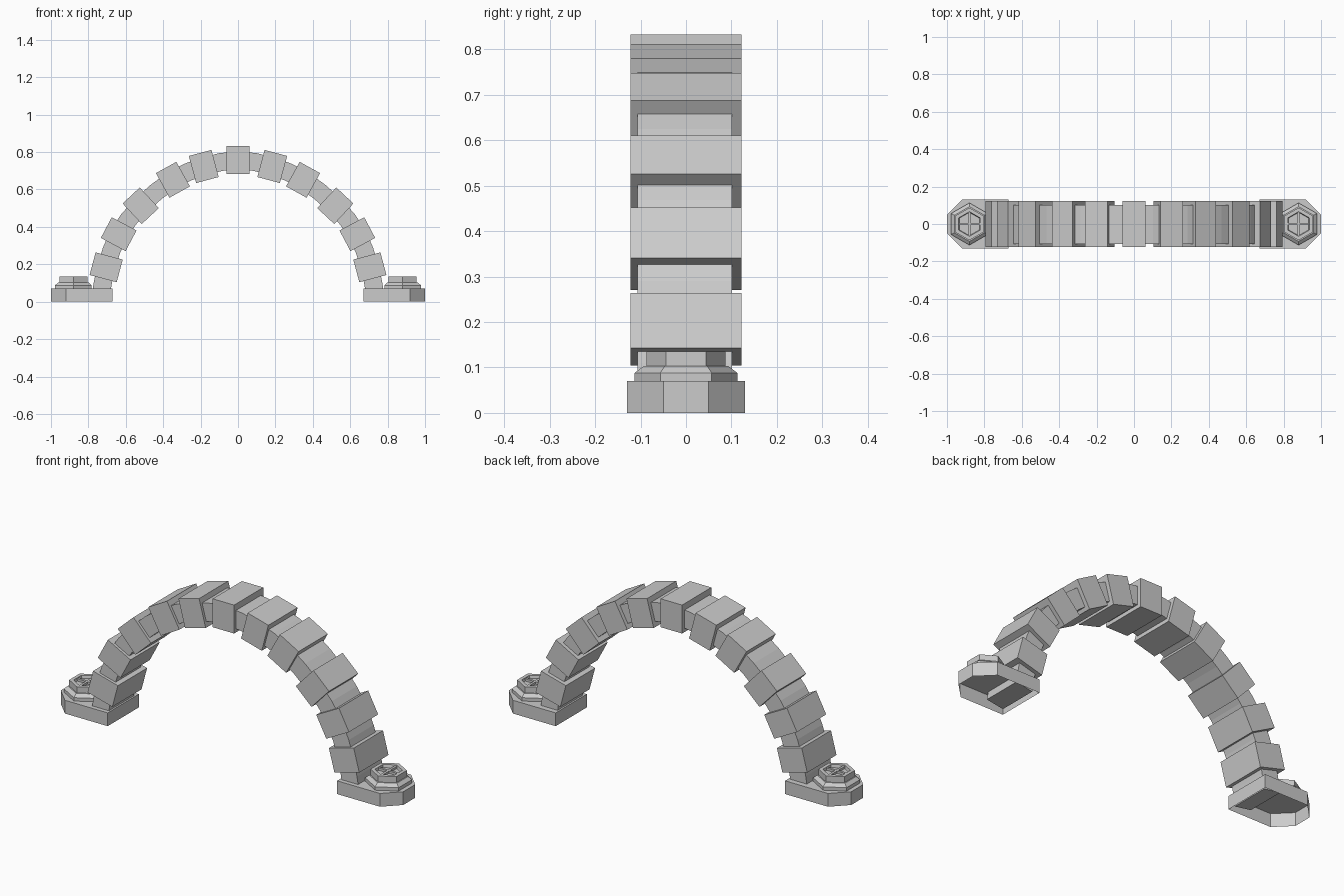
import bpy, bmesh, math
from mathutils import Vector, Matrix

if "Cube" in bpy.data.objects:
    bpy.data.objects.remove(bpy.data.objects["Cube"])


def finish(name, bm):
    bmesh.ops.recalc_face_normals(bm, faces=bm.faces)
    me = bpy.data.meshes.new(name)
    bm.to_mesh(me)
    bm.free()
    ob = bpy.data.objects.new(name, me)
    bpy.context.collection.objects.link(ob)
    return ob


def box(name, loc, size, tilt=0.0):
    bm = bmesh.new()
    mat = (Matrix.Translation(loc) @ Matrix.Rotation(tilt, 4, 'Y')
           @ Matrix.Diagonal((*size, 1)))
    bmesh.ops.create_cube(bm, size=1, matrix=mat)
    return finish(name, bm)


def loft(name, rings, cap_start, cap_end):
    bm = bmesh.new()
    rows = [[bm.verts.new(p) for p in r] for r in rings]
    n = len(rows[0])
    for a, b in zip(rows, rows[1:]):
        for i in range(n):
            j = (i + 1) % n
            bm.faces.new((a[i], a[j], b[j], b[i]))
    if cap_start:
        bm.faces.new(rows[0][::-1])
    if cap_end:
        bm.faces.new(rows[-1])
    return finish(name, bm)


def hexagon(cx, r, z):
    return [(cx + r * math.sin(k * math.pi / 3), r * math.cos(k * math.pi / 3), z)
            for k in range(6)]


# Arch blocks: x, z, tilt in degrees for the right half
half = [(0.183, 0.723, 15), (0.348, 0.652, 29), (0.52, 0.513, 43),
        (0.638, 0.361, 62), (0.705, 0.184, 75)]
blocks = [(-x, z, -t) for x, z, t in reversed(half)] + [(0, 0.757, 0)] + half
for i, (x, z, t) in enumerate(blocks):
    box(f"arch_block_{i + 1}", (x, 0, z), (0.125, 0.244, 0.15), math.radians(t))

# Inner band: rectangular section swept along a smooth path through the blocks
path = [Vector((x, 0, z)) for x, z, _ in blocks]
path = [Vector((-0.736, 0, 0.02))] + path + [Vector((0.736, 0, 0.02))]
ext = [2 * path[0] - path[1]] + path + [2 * path[-1] - path[-2]]
pts = []
for i in range(1, len(ext) - 2):
    p0, p1, p2, p3 = ext[i - 1:i + 3]
    pts.append(p1)
    pts.append((9 * (p1 + p2) - p0 - p3) / 16)
pts.append(path[-1])
rings = []
for i, p in enumerate(pts):
    d = (pts[min(i + 1, len(pts) - 1)] - pts[max(i - 1, 0)]).normalized()
    n = Vector((-d.z, 0, d.x)) * 0.048
    rings.append([p + n * s + Vector((0, y, 0))
                  for s, y in ((-1, -0.107), (1, -0.107), (1, 0.101), (-1, 0.101))])
loft("inner_band", rings, True, True)

# Feet with open undersides, and hexagonal bolts with crossed recesses
for side, s in (("left", -1), ("right", 1)):
    plan = [(0.67, -0.13), (0.92, -0.13), (1.0, -0.05),
            (1.0, 0.05), (0.92, 0.13), (0.67, 0.13)]
    loft(f"{side}_foot", [[(s * x, y, z) for x, y in plan] for z in (0, 0.07)],
         False, True)
    cx = s * 0.88
    loft(f"{side}_bolt_washer",
         [hexagon(cx, 0.113, 0.07), hexagon(cx, 0.113, 0.088), hexagon(cx, 0.093, 0.103)],
         False, True)
    loft(f"{side}_bolt_head",
         [hexagon(cx, 0.087, 0.103), hexagon(cx, 0.087, 0.135),
          hexagon(cx, 0.066, 0.135), hexagon(cx, 0.062, 0.12)],
         False, True)
    box(f"{side}_bolt_bar_long", (cx, 0, 0.126), (0.012, 0.128, 0.012))
    box(f"{side}_bolt_bar_cross", (cx, 0, 0.126), (0.112, 0.012, 0.012))
